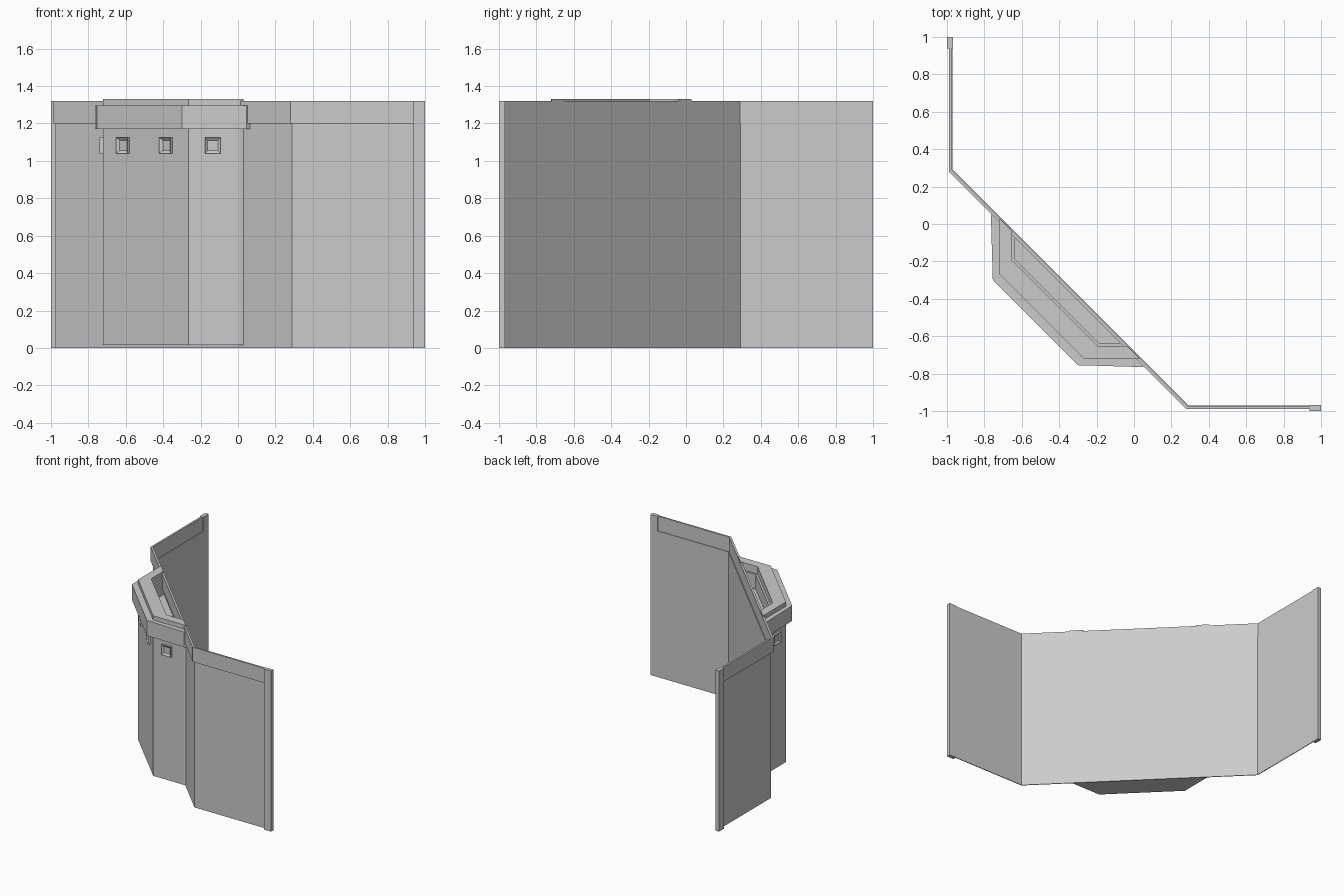
import bpy, bmesh, math
from mathutils import Matrix, Vector

cube = bpy.data.objects.get("Cube")
if cube:
    bpy.data.objects.remove(cube, do_unlink=True)

stone = bpy.data.materials.new("pale_grey")
stone.use_nodes = True
stone.diffuse_color = (0.6, 0.6, 0.6, 1)
stone.node_tree.nodes["Principled BSDF"].inputs["Base Color"].default_value = (0.6, 0.6, 0.6, 1)


def finish(name, bm):
    bmesh.ops.recalc_face_normals(bm, faces=bm.faces)
    mesh = bpy.data.meshes.new(name)
    bm.to_mesh(mesh)
    bm.free()
    mesh.materials.append(stone)
    obj = bpy.data.objects.new(name, mesh)
    bpy.context.collection.objects.link(obj)
    return obj


def prism(name, half, z0, z1):
    """Extrude a plan that is symmetric about the diagonal x = y."""
    plan = half + [(y, x) for x, y in reversed(half)]
    bm = bmesh.new()
    face = bm.faces.new([bm.verts.new((x, y, z0)) for x, y in plan])
    new = bmesh.ops.extrude_face_region(bm, geom=[face])["geom"]
    bmesh.ops.translate(bm, vec=(0, 0, z1 - z0),
                        verts=[g for g in new if isinstance(g, bmesh.types.BMVert)])
    return finish(name, bm)


def wall(name, outer, outer_bend, inner, inner_bend, z0, z1):
    """Bent wall strip running round both corners."""
    return prism(name, [(inner_bend, -inner), (1, -inner), (1, -outer),
                        (outer_bend, -outer)], z0, z1)


# Bent curtain wall and the band that overhangs it
wall("wall_panel", 0.976, 0.288, 0.970, 0.291, 0, 1.2)
wall("wall_band", 0.990, 0.281, 0.975, 0.289, 1.2, 1.32)


# End posts
def post(name, x0, x1, y0, y1):
    bm = bmesh.new()
    bmesh.ops.create_cube(bm, size=1)
    bmesh.ops.scale(bm, vec=(x1 - x0, y1 - y0, 1.32), verts=bm.verts)
    bmesh.ops.translate(bm, vec=((x0 + x1) / 2, (y0 + y1) / 2, 0.66), verts=bm.verts)
    finish(name, bm)


post("left_end_post", 0.937, 1, -1, -0.969)
post("right_end_post", -1, -0.969, 0.937, 1)

# Tower body, with an open basin behind the parapet
prism("tower_body", [(0.03, -0.718), (0.012, -0.723), (-0.265, -0.723)], 0.015, 1.15)
prism("basin_step", [(-0.188, -0.637), (-0.053, -0.637), (0.03, -0.718),
                     (0.012, -0.723), (-0.265, -0.723)], 1.15, 1.27)
prism("parapet", [(-0.195, -0.652), (-0.038, -0.652), (0.03, -0.718),
                  (0.012, -0.723), (-0.265, -0.723)], 1.27, 1.33)
prism("tower_crown", [(-0.25, -0.7), (0.01, -0.7), (0.063, -0.753),
                      (0.045, -0.765), (-0.3, -0.755)], 1.17, 1.295)


# Small framed windows with stepped recesses
def window(name, x, y, angle):
    bm = bmesh.new()
    bmesh.ops.create_cube(bm, size=1)
    bmesh.ops.scale(bm, vec=(0.085, 0.036, 0.085), verts=bm.verts)
    bm.normal_update()
    front = min(bm.faces, key=lambda f: f.calc_center_median().y)
    for rim, depth in ((0.014, 0.008), (0.008, 0.004)):
        bmesh.ops.inset_region(bm, faces=[front], thickness=rim)
        bmesh.ops.translate(bm, vec=(0, depth, 0), verts=front.verts)
    obj = finish(name, bm)
    obj.matrix_world = Matrix.Translation(Vector((x, y, 1.083))) @ Matrix.Rotation(angle, 4, "Z")


window("window_front", -0.135, -0.723, 0)
window("window_side", -0.723, -0.135, -math.pi / 2)
for label, shift in (("a", -0.115), ("b", 0.115)):
    window("window_diagonal_" + label, -0.494 + shift, -0.494 - shift, -math.pi / 4)
